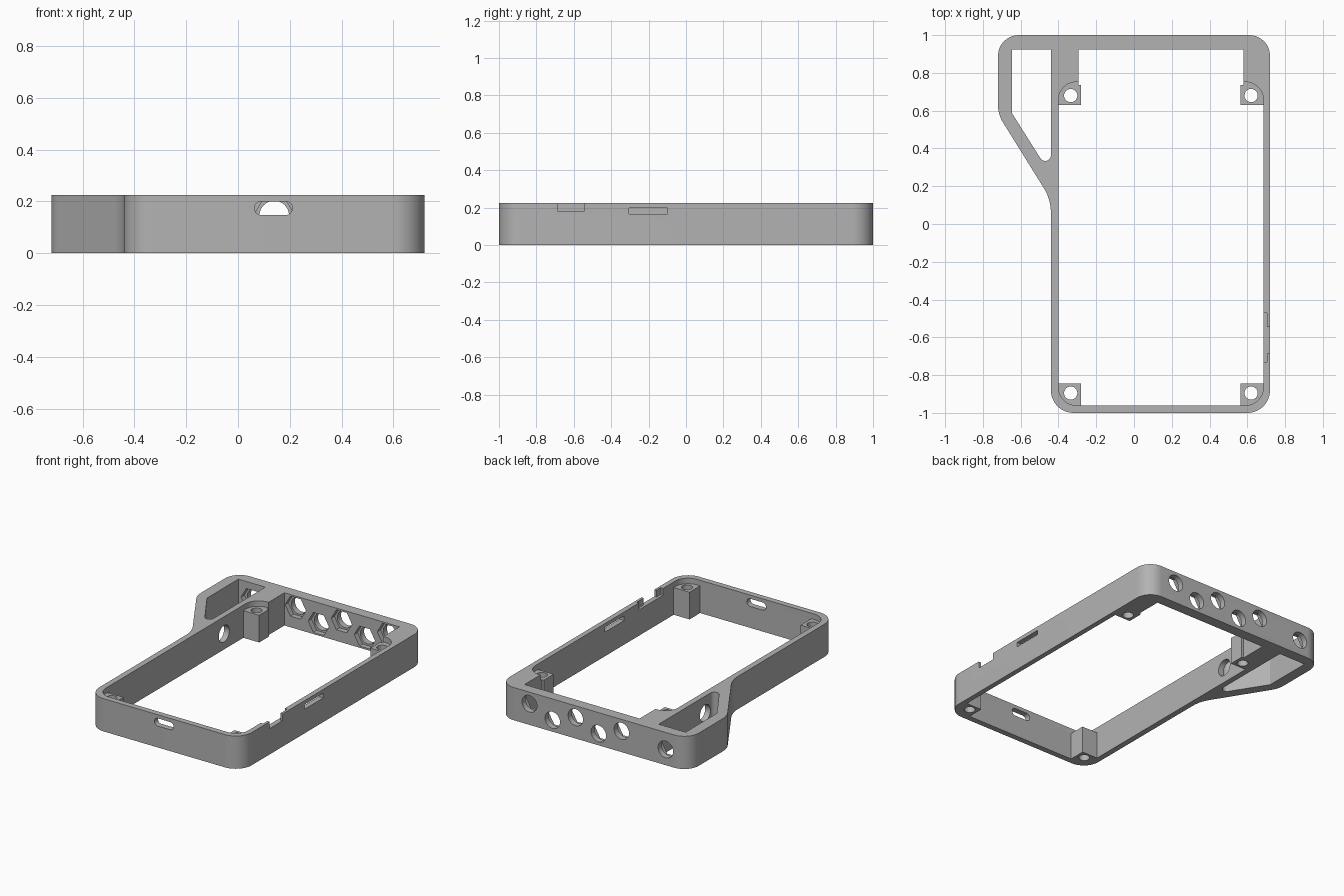
import bpy, bmesh, math
from mathutils import Vector, Matrix

if "Cube" in bpy.data.objects:
    bpy.data.objects.remove(bpy.data.objects["Cube"])

H = 0.225          # wall height
POST_TOP = 0.187   # screw posts sit below the rim

grey = bpy.data.materials.new("plain grey")
grey.diffuse_color = (0.45, 0.45, 0.45, 1)
grey.use_nodes = True
grey.node_tree.nodes["Principled BSDF"].inputs["Base Color"].default_value = grey.diffuse_color


def fillet(points):
    """Round the corners of a counter-clockwise outline of (x, y[, radius])."""
    out = []
    n = len(points)
    for i, p in enumerate(points):
        c = Vector(p[:2])
        r = p[2] if len(p) > 2 else 0
        if r == 0:
            out.append(c)
            continue
        a = (Vector(points[i - 1][:2]) - c).normalized()
        b = (Vector(points[(i + 1) % n][:2]) - c).normalized()
        half = a.angle(b) / 2
        t = r / math.tan(half)
        centre = c + (a + b).normalized() * (r / math.sin(half))
        start, end = c + a * t - centre, c + b * t - centre
        sweep = start.angle_signed(end)
        steps = max(6, round(abs(sweep) / math.radians(8)))
        for k in range(steps + 1):
            out.append(centre + Matrix.Rotation(-sweep * k / steps, 2) @ start)
    return out


def ngon(cx, cy, r, n):
    return [(cx + r * math.cos(2 * math.pi * k / n), cy + r * math.sin(2 * math.pi * k / n))
            for k in range(n)]


def rect(x0, x1, y0, y1, r=0):
    return [(x0, y0, r), (x1, y0, r), (x1, y1, r), (x0, y1, r)]


def prism(name, outline, lo, hi, axis="z"):
    """Extrude an outline along an axis; outline is (x,y), (x,z) or (y,z)."""
    place = {"z": lambda u, v, w: (u, v, w),
             "y": lambda u, v, w: (u, w, v),
             "x": lambda u, v, w: (w, u, v)}[axis]
    bm = bmesh.new()
    pts = fillet(outline)
    low = [bm.verts.new(place(p[0], p[1], lo)) for p in pts]
    top = [bm.verts.new(place(p[0], p[1], hi)) for p in pts]
    bm.faces.new(low)
    bm.faces.new(top)
    for i in range(len(pts)):
        j = (i + 1) % len(pts)
        bm.faces.new((low[i], low[j], top[j], top[i]))
    bmesh.ops.recalc_face_normals(bm, faces=bm.faces)
    me = bpy.data.meshes.new(name)
    bm.to_mesh(me)
    bm.free()
    me.materials.append(grey)
    ob = bpy.data.objects.new(name, me)
    bpy.context.collection.objects.link(ob)
    return ob


# Outer body with the bulge on the left
frame = prism("case_frame", [
    (-0.44, -1, 0.12), (0.72, -1, 0.12), (0.72, 1, 0.11), (-0.72, 1, 0.11),
    (-0.72, 0.58, 0.17), (-0.44, 0.13, 0.24)], 0, H)


def cut(outline, lo, hi, axis="z"):
    cutter = prism("cutter", outline, lo, hi, axis)
    mod = frame.modifiers.new("cut", "BOOLEAN")
    mod.operation, mod.solver, mod.object = "DIFFERENCE", "EXACT", cutter
    bpy.context.view_layer.objects.active = frame
    bpy.ops.object.modifier_apply(modifier=mod.name)
    bpy.data.objects.remove(cutter)


# Main opening, leaving the four corner posts standing
cut([(-0.28, -0.96), (0.565, -0.96), (0.565, -0.845), (0.685, -0.845),
     (0.685, 0.63), (0.565, 0.63), (0.565, 0.737), (0.58, 0.737),
     (0.58, 0.925), (-0.295, 0.925), (-0.295, 0.737), (-0.28, 0.737),
     (-0.28, 0.63), (-0.40, 0.63), (-0.40, -0.845), (-0.28, -0.845)], -0.1, 0.4)

# Rounded recess above the posts
cut(rect(-0.40, 0.685, -0.96, 0.752, 0.095), POST_TOP, 0.4)

# Side pocket
cut([(-0.44, 0.26, 0.03), (-0.44, 0.925), (-0.645, 0.925), (-0.645, 0.585)], -0.1, 0.4)

# Screw holes through the posts
for x in (-0.335, 0.62):
    for y in (-0.895, 0.68):
        cut(ngon(x, y, 0.035, 32), -0.1, 0.4)

# Back wall: round holes with hexagonal nut seats inside
for x, z in [(0.49, 0.145), (0.315, 0.08), (0.14, 0.145),
             (-0.035, 0.08), (-0.21, 0.145), (-0.545, 0.108)]:
    cut(ngon(x, z, 0.057, 40), 0.9, 1.1, "y")
    cut(ngon(x, z, 0.079, 6), 0.9, 0.96, "y")

# Cable hole between the main opening and the pocket
cut(ngon(0.42, 0.108, 0.057, 40), -0.47, -0.37, "x")

# Front port slot
cut(rect(0.064, 0.21, 0.147, 0.2, 0.026), -1.1, -0.9, "y")

# Right wall: thin slot and stepped card notch
cut(rect(-0.305, -0.10, 0.166, 0.198), 0.6, 0.8, "x")
cut(rect(-0.685, -0.545, 0.178, 0.4), 0.6, 0.8, "x")
cut(rect(-0.73, -0.47, 0.178, 0.4), 0.6, 0.703, "x")

bpy.ops.object.select_all(action="DESELECT")
frame.select_set(True)
bpy.context.view_layer.objects.active = frame
bpy.ops.object.shade_smooth_by_angle(angle=math.radians(30))
